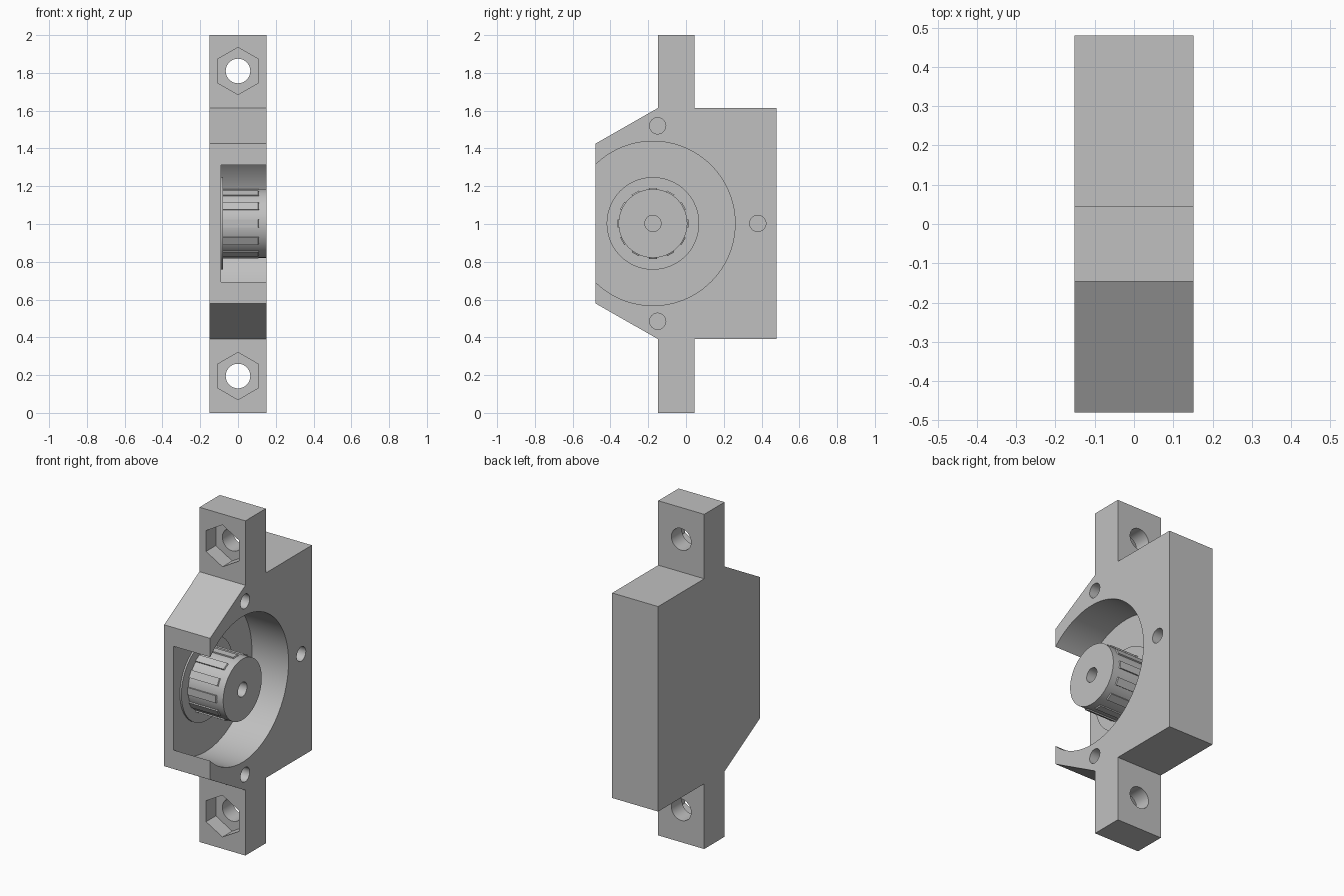
import bpy
import bmesh
from math import pi, cos, sin, radians
from mathutils import Matrix

cube = bpy.data.objects.get("Cube")
if cube:
    bpy.data.objects.remove(cube, do_unlink=True)

grey = bpy.data.materials.new("plain_grey")
grey.use_nodes = True
COLOUR = (0.53, 0.53, 0.53, 1)
grey.diffuse_color = COLOUR
grey.node_tree.nodes["Principled BSDF"].inputs["Base Color"].default_value = COLOUR

HALF = 0.152               # half thickness of the housing
FLOOR, BOSS = -0.09, -0.08  # pocket floor and raised disc levels
CY, CZ = -0.175, 1.003     # hub axis


def make_object(name, bm):
    bmesh.ops.recalc_face_normals(bm, faces=bm.faces)
    mesh = bpy.data.meshes.new(name)
    bm.to_mesh(mesh)
    bm.free()
    mesh.materials.append(grey)
    obj = bpy.data.objects.new(name, mesh)
    bpy.context.collection.objects.link(obj)
    return obj


def prism(name, points, axis, start, end):
    """Extrude a closed outline along x (points are y, z) or y (points are x, z)."""
    bm = bmesh.new()
    place = (lambda a, b: (start, a, b)) if axis == "x" else (lambda a, b: (a, start, b))
    face = bm.faces.new([bm.verts.new(place(a, b)) for a, b in points])
    move = (end - start, 0, 0) if axis == "x" else (0, end - start, 0)
    top = bmesh.ops.extrude_face_region(bm, geom=[face])["geom"]
    bmesh.ops.translate(bm, vec=move, verts=[v for v in top if isinstance(v, bmesh.types.BMVert)])
    return make_object(name, bm)


def circle(a, b, r, n=48):
    return [(a + r * sin(2 * pi * i / n), b + r * cos(2 * pi * i / n)) for i in range(n)]


def cut(obj, cutter):
    mod = obj.modifiers.new("cut", "BOOLEAN")
    mod.operation, mod.solver, mod.object = "DIFFERENCE", "EXACT", cutter
    bpy.context.view_layer.objects.active = obj
    bpy.ops.object.modifier_apply(modifier=mod.name)
    bpy.data.objects.remove(cutter, do_unlink=True)


def smooth(obj):
    bpy.ops.object.select_all(action="DESELECT")
    obj.select_set(True)
    bpy.context.view_layer.objects.active = obj
    bpy.ops.object.shade_smooth_by_angle(angle=radians(25))


# Housing plate with chamfered front corners and two mounting ears
lower = [(-0.48, 0.58), (-0.147, 0.39), (-0.147, 0), (0.045, 0), (0.045, 0.39), (0.48, 0.39)]
upper = [(y, 2 - z + (0.005 if z else 0)) for y, z in reversed(lower)]
housing = prism("housing", lower + upper, "x", -HALF, HALF)

# Round pocket that breaks through the front
cut(housing, prism("pocket_cutter", circle(CY, CZ, 0.435, 96), "x", FLOOR, 0.3))

# Blind screw holes in the open face
for y, z in ((-0.15, 1.52), (-0.15, 0.485), (0.38, CZ)):
    cut(housing, prism("screw_cutter", circle(y, z, 0.043, 32), "x", -0.05, 0.3))

# Bolt holes with hexagonal nut recesses in the ears
for z in (1.81, 0.195):
    cut(housing, prism("bolt_cutter", circle(0, z, 0.065), "y", -0.3, 0.3))
    cut(housing, prism("nut_cutter", circle(0, z, 0.125, 6), "y", -0.3, -0.055))
smooth(housing)

# Raised disc on the pocket floor
smooth(prism("raised_disc", circle(CY, CZ, 0.245, 72), "x", FLOOR - 0.01, BOSS))

# Hub with a blind centre hole
hub = prism("hub", circle(CY, CZ, 0.182, 72), "x", BOSS - 0.01, HALF)
cut(hub, prism("hub_cutter", circle(CY, CZ, 0.043, 32), "x", -0.02, 0.3))
smooth(hub)

# Twelve shallow grip ribs with sloped ends around the hub
bm = bmesh.new()
for i in range(12):
    verts = []
    for side in (-0.022, 0.022):
        for x, r in ((BOSS - 0.005, 0.17), (BOSS - 0.005, 0.188), (0.106, 0.188), (0.116, 0.17)):
            verts.append(bm.verts.new((x, side, r)))
    a, b = verts[:4], verts[4:]
    bm.faces.new(a)
    bm.faces.new(b[::-1])
    for k in range(4):
        n = (k + 1) % 4
        bm.faces.new((a[k], b[k], b[n], a[n]))
    spin = Matrix.Translation((0, CY, CZ)) @ Matrix.Rotation(radians(30 * i), 4, "X")
    bmesh.ops.transform(bm, matrix=spin, verts=verts)
make_object("hub_ribs", bm)
